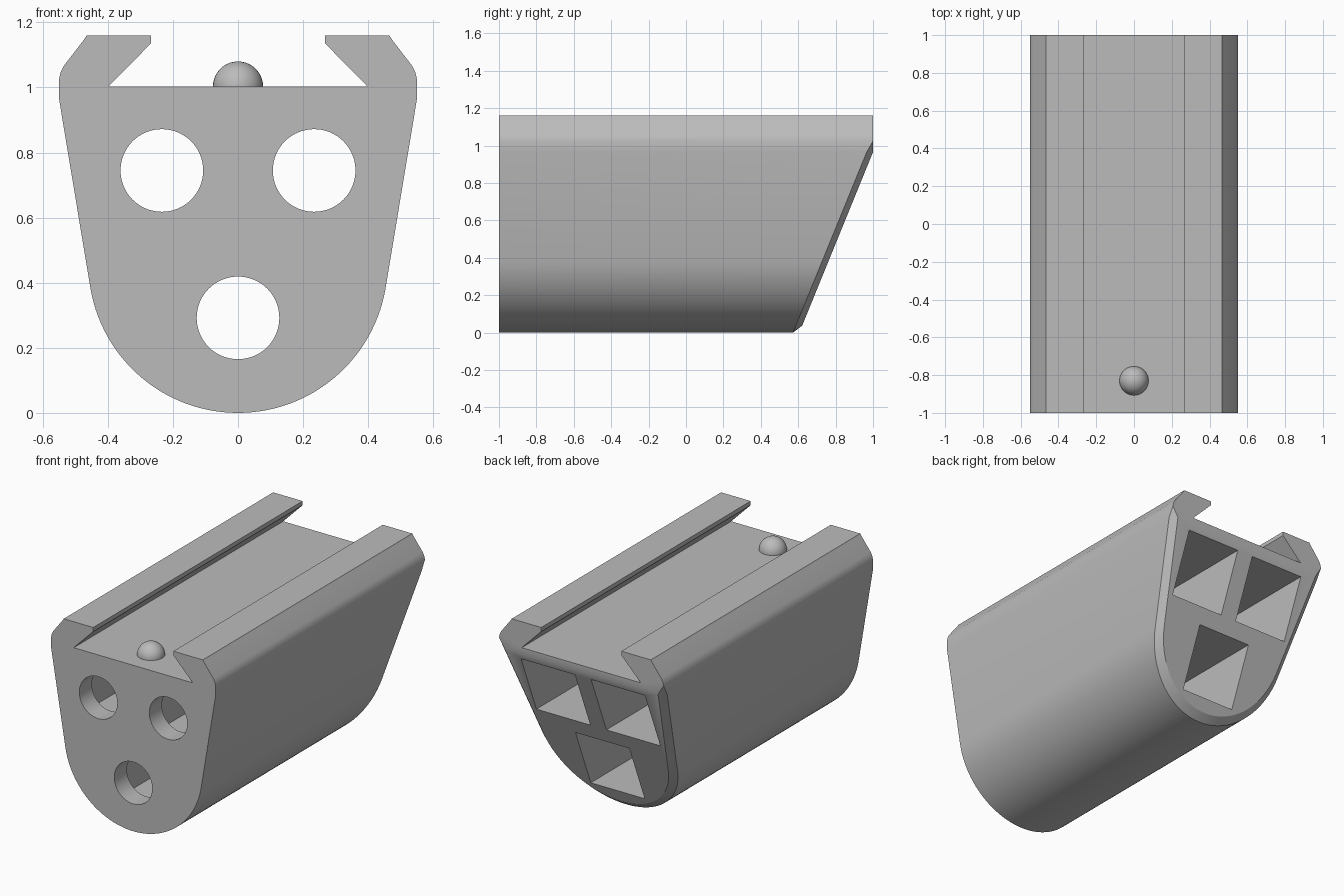
import bpy, bmesh, math
from mathutils import Matrix, Vector

cube = bpy.data.objects.get("Cube")
if cube:
    bpy.data.objects.remove(cube, do_unlink=True)

grey = bpy.data.materials.new("plain grey")
grey.use_nodes = True
GREY = (0.5, 0.5, 0.5, 1)
grey.diffuse_color = GREY
grey.node_tree.nodes["Principled BSDF"].inputs["Base Color"].default_value = GREY


def make_object(name, bm):
    bmesh.ops.recalc_face_normals(bm, faces=bm.faces[:])
    mesh = bpy.data.meshes.new(name)
    bm.to_mesh(mesh)
    bm.free()
    mesh.materials.append(grey)
    ob = bpy.data.objects.new(name, mesh)
    bpy.context.collection.objects.link(ob)
    return ob


def activate(ob):
    bpy.ops.object.select_all(action='DESELECT')
    ob.select_set(True)
    bpy.context.view_layer.objects.active = ob


# Half profile (x, z): round belly, straight flank, hooked rail, channel floor
R, CHAMFER, CREASE, FLOOR = 0.46, 0.037, 0.965, 1.003
STEPS = 28
END = math.radians(-9.41)
angles = [-math.pi / 2 + (END + math.pi / 2) * i / STEPS for i in range(STEPS + 1)]
belly = lambda r: [(r * math.cos(a), R + r * math.sin(a)) for a in angles]
rail = [(0.55, 1.025), (0.545, 1.047), (0.535, 1.067), (0.474, 1.146),
        (0.465, 1.16), (0.268, 1.16), (0.268, 1.135), (0.398, FLOOR)]
outer = belly(R) + [(0.55, CREASE)] + rail
inner = belly(R - CHAMFER) + [(0.55 - CHAMFER, CREASE)] + rail
mirror = lambda half: half + [(-x, z) for x, z in reversed(half[1:])]


def slant(z):
    """Depth of the raked rear end at a given height."""
    return min(1.0, 1.0 - (CREASE - z) / 2.45)


# Body: front outline, rear outline, chamfered rear outline
bm = bmesh.new()
front = [bm.verts.new((x, -1, z)) for x, z in mirror(outer)]
edge = [bm.verts.new((x, slant(z) - (0.034 if z <= CREASE else 0), z))
        for x, z in mirror(outer)]
back = [bm.verts.new((x, slant(z), z)) for x, z in mirror(inner)]
n = len(front)
for a, b in ((front, edge), (edge, back)):
    for i in range(n):
        j = (i + 1) % n
        bm.faces.new((a[i], a[j], b[j], b[i]))
bm.faces.new(front)
k = STEPS + 1                                   # index of the crease point
bm.faces.new(back[:k + 1] + back[n - k:])       # raked face
bm.faces.new(back[k:n - k + 1])                 # upright face above the crease
bmesh.ops.remove_doubles(bm, verts=bm.verts[:], dist=1e-5)
bmesh.ops.dissolve_degenerate(bm, edges=bm.edges[:], dist=1e-5)
body = make_object("rail_body", bm)

# Bores: a round hole at the front opens into a square socket from the rear
WALL = -0.88
for cx, cz in ((-0.234, 0.745), (0.234, 0.745), (0, 0.292)):
    bm = bmesh.new()
    bmesh.ops.create_cone(bm, cap_ends=True, segments=64, radius1=0.127,
                          radius2=0.127, depth=0.4,
                          matrix=Matrix.Translation((cx, -1.0, cz))
                          @ Matrix.Rotation(math.pi / 2, 4, 'X'))
    round_cut = make_object("round_cutter", bm)
    bm = bmesh.new()
    bmesh.ops.create_cube(bm, size=1, matrix=Matrix.Translation((cx, (WALL + 1.2) / 2, cz))
                          @ Matrix.Diagonal((0.36, 1.2 - WALL, 0.36, 1)))
    square_cut = make_object("square_cutter", bm)
    for cutter in (round_cut, square_cut):
        cutter.hide_render = True
        activate(body)
        mod = body.modifiers.new("bore", 'BOOLEAN')
        mod.operation, mod.solver, mod.object = 'DIFFERENCE', 'EXACT', cutter
        bpy.ops.object.modifier_apply(modifier=mod.name)
        bpy.data.objects.remove(cutter, do_unlink=True)

# Domed stop button on the channel floor
bm = bmesh.new()
bmesh.ops.create_uvsphere(bm, u_segments=40, v_segments=20, radius=0.077)
bmesh.ops.bisect_plane(bm, geom=bm.verts[:] + bm.edges[:] + bm.faces[:],
                       plane_co=Vector((0, 0, -0.01)), plane_no=Vector((0, 0, 1)),
                       clear_inner=True)
bmesh.ops.translate(bm, verts=bm.verts[:], vec=(0, -0.83, FLOOR))
button = make_object("stop_button", bm)

for ob in (body, button):
    activate(ob)
    bpy.ops.object.shade_smooth_by_angle(angle=math.radians(30))
